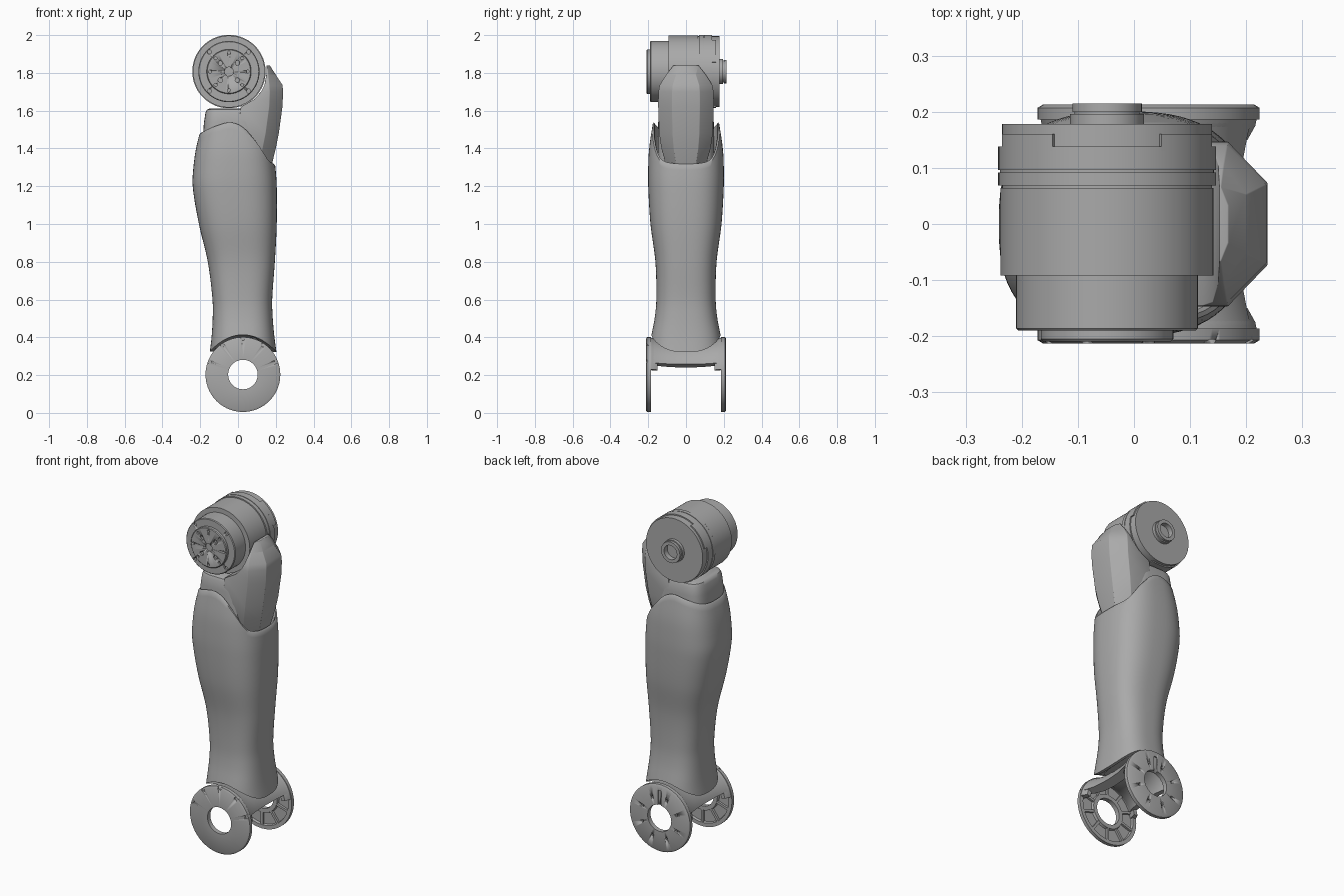
import bpy, bmesh, math
from mathutils import Matrix, Vector

if "Cube" in bpy.data.objects:
    bpy.data.objects.remove(bpy.data.objects["Cube"])

GREY = bpy.data.materials.new("machined grey")
GREY.use_nodes = True
GREY.diffuse_color = (0.4, 0.4, 0.4, 1)
GREY.node_tree.nodes["Principled BSDF"].inputs["Base Color"].default_value = (0.4, 0.4, 0.4, 1)

MOTOR = (-0.048, 1.807)   # x, z of the upper joint axis
FORK = (0.026, 0.203)     # x, z of the lower joint axis


def finish(name, bm, angle=35, bevel=0):
    bmesh.ops.remove_doubles(bm, verts=bm.verts, dist=1e-5)
    bmesh.ops.recalc_face_normals(bm, faces=bm.faces)
    mesh = bpy.data.meshes.new(name)
    bm.to_mesh(mesh)
    bm.free()
    obj = bpy.data.objects.new(name, mesh)
    bpy.context.collection.objects.link(obj)
    mesh.materials.append(GREY)
    bpy.ops.object.select_all(action="DESELECT")
    obj.select_set(True)
    bpy.context.view_layer.objects.active = obj
    if bevel:
        mod = obj.modifiers.new("soft edges", "BEVEL")
        mod.width, mod.segments = bevel, 3
        bpy.ops.object.modifier_apply(modifier=mod.name)
    bpy.ops.object.shade_smooth_by_angle(angle=math.radians(angle))
    return obj


def skin(rows, closed=True):
    """Join equal rows of points into a capped tube."""
    bm = bmesh.new()
    grid = [[bm.verts.new(p) for p in row] for row in rows]
    n = len(grid[0])
    pairs = list(zip(grid, grid[1:])) + ([] if closed else [(grid[-1], grid[0])])
    for a, b in pairs:
        for i in range(n):
            j = (i + 1) % n
            bm.faces.new((a[i], a[j], b[j], b[i]))
    if closed:
        bm.faces.new(grid[0])
        bm.faces.new(grid[-1])
    return bm


def polar(axis, y, r, deg):
    a = math.radians(deg)
    return Vector((axis[0] + r * math.cos(a), y, axis[1] + r * math.sin(a)))


def lathe(name, profile, axis, start=0, end=360, steps=72):
    """Turn a (y, radius) outline around a joint axis, fully or in part."""
    full = end - start == 360
    count = steps if full else steps + 1
    rows = [[polar(axis, y, r, start + (end - start) * i / steps) for y, r in profile]
            for i in range(count)]
    return finish(name, skin(rows, closed=not full))


def drill(obj, spots, axis, y, depth, sides=16, slot=None):
    """Sink holes given as (distance, angle, radius) and an optional slot."""
    bm = bmesh.new()
    turn = Matrix.Rotation(math.pi / 2, 4, "X")
    for dist, deg, r in spots:
        bmesh.ops.create_cone(bm, cap_ends=True, segments=sides, radius1=r, radius2=r, depth=depth,
                              matrix=Matrix.Translation(polar(axis, y, dist, deg)) @ turn)
    if slot:
        bmesh.ops.create_cube(bm, matrix=Matrix.Translation(polar(axis, y, slot[0], 90))
                              @ Matrix.Diagonal((slot[1], depth, slot[2], 1)))
    cutter = finish("cutter", bm)
    cutter.hide_render = True
    bpy.context.view_layer.objects.active = obj
    mod = obj.modifiers.new("holes", "BOOLEAN")
    mod.operation, mod.solver, mod.object = "DIFFERENCE", "EXACT", cutter
    bpy.ops.object.modifier_apply(modifier=mod.name)
    bpy.data.objects.remove(cutter)


def curve(table, t):
    """Smooth value(s) from a short table whose first column is the key."""
    t = min(max(t, table[0][0]), table[-1][0])
    k = max(i for i in range(len(table) - 1) if table[i][0] <= t)
    a, b = table[k], table[k + 1]
    p, q = table[max(k - 1, 0)], table[min(k + 2, len(table) - 1)]
    w = b[0] - a[0]
    u = (t - a[0]) / w
    out = []
    for c in range(1, len(a)):
        m0 = (b[c] - p[c]) / (b[0] - p[0]) * w
        m1 = (q[c] - a[c]) / (q[0] - a[0]) * w
        out.append((2*u**3 - 3*u*u + 1) * a[c] + (u**3 - 2*u*u + u) * m0
                   + (3*u*u - 2*u**3) * b[c] + (u**3 - u*u) * m1)
    return out


def rounded(i, n, power):
    a = 2 * math.pi * i / n
    c, s = math.cos(a), math.sin(a)
    return (math.copysign(abs(c) ** (2 / power), c), math.copysign(abs(s) ** (2 / power), s))


# Shell: z, back x, front x, half depth
SHELL = [(.3, -.152, .207, .197), (.4, -.14, .193, .185), (.5, -.134, .184, .166),
         (.6, -.135, .181, .157), (.8, -.16, .195, .162), (1, -.207, .205, .188),
         (1.2, -.24, .205, .2), (1.3, -.236, .198, .2), (1.4, -.222, .185, .195),
         (1.53, -.19, .15, .176)]
RIM = [(-1, 1.475), (-.6, 1.51), (-.1, 1.53), (.3, 1.5), (.6, 1.43), (.85, 1.335), (1, 1.31)]


def shell_point(unit, z, scale=1.0):
    x0, x1, h = curve(SHELL, z)
    return ((x0 + x1) / 2 + unit[0] * scale * (x1 - x0) / 2, unit[1] * scale * h, z)


units = [rounded(i, 72, 2.7) for i in range(72)]
tops = [curve(RIM, u[0])[0] for u in units]
lows = []
for u in units:
    off = shell_point(u, .35)[0] - FORK[0]
    lows.append(FORK[1] + math.sqrt(max(.21 ** 2 - off ** 2, .011)))
rows = [[shell_point(u, lo, .9) for u, lo in zip(units, lows)]]
for k in range(41):
    rows.append([shell_point(u, lo + (hi - lo) * k / 40) for u, lo, hi in zip(units, lows, tops)])
rows.append([shell_point(u, hi + .008, .965) for u, hi in zip(units, tops)])
rows.append([shell_point(u, hi - .01, .92) for u, hi in zip(units, tops)])
rows.append([shell_point(u, 1.25, .9) for u in units])
finish("limb_shell", skin(rows), 50)

# Neck rising out of the shell under the motor
rows = []
for z, x0, x1, h in [(1.26, -.19, .12, .15), (1.45, -.187, .12, .15), (1.54, -.18, .11, .147),
                     (1.59, -.172, .1, .143), (1.605, -.165, .09, .136), (1.612, -.15, .07, .12)]:
    rows.append([((x0 + x1) / 2 + c * (x1 - x0) / 2, s * h, z)
                 for c, s in (rounded(i, 48, 4) for i in range(48))])
finish("neck", skin(rows), 40)

# Side arm with chamfered outer face: z, inner x, outer x, half depth
rows = []
for z, x0, x1, h in [(1.25, 0, .16, .09), (1.31, 0, .178, .105), (1.4, 0, .2, .13),
                     (1.48, 0, .216, .142), (1.62, .015, .235, .147), (1.66, .085, .237, .147),
                     (1.7, .122, .238, .146), (1.735, .14, .236, .14), (1.79, .15, .2, .105),
                     (1.84, .152, .168, .066)]:
    mid = max(x0 + .2 * (x1 - x0), x1 - .07)
    half = [(x0, h), (mid, h), (x1, h * .5)]
    rows.append([(x, y, z) for x, y in half] + [(x, -y, z) for x, y in reversed(half)])
finish("side_arm", skin(rows), 40, bevel=.008)

# Motor housing, turned around the upper axis
lathe("motor_body", [(-.092, 0), (-.092, .19), (.064, .19), (.064, .187), (.069, .187), (.069, .194),
                     (.092, .194), (.092, .191), (.096, .191), (.096, .194), (.138, .194),
                     (.138, .187), (.178, .187), (.178, 0)], MOTOR, steps=96)
for name, a in (("left_tab", 15), ("right_tab", 120), ("lower_tab", 240)):
    lathe(name, [(.13, .18), (.13, .194), (.16, .194), (.16, .18)], MOTOR, a, a + 45, 16)
gearbox = lathe("gearbox", [(-.08, 0), (-.08, .162), (-.186, .162), (-.19, .158), (-.19, 0)], MOTOR)
drill(gearbox, [(.146, 45 + 90 * k, .011) for k in range(4)], MOTOR, -.19, .02)
flange = lathe("output_flange", [(-.18, 0), (-.18, .118), (-.205, .118), (-.209, .114), (-.209, 0)], MOTOR)
drill(flange, [(.1, 45 * k, .008) for k in range(8)] + [(.064, 45 + 90 * k, .012) for k in range(4)]
      + [(0, 0, .024)], MOTOR, -.209, .02)
lathe("rear_hub", [(.17, 0), (.17, .066), (.196, .066), (.196, .058), (.2, .058), (.2, .062),
                   (.215, .062), (.215, .042), (.185, .042), (.185, 0)], MOTOR, steps=48)

# Fork plates: thin disc, rim, hub ring and spokes on the inner side
for side, label in ((-1, "front"), (1, "rear")):
    disc = lathe(label + "_fork_disc",
                 [(side * y, r) for y, r in [(.213, .078), (.213, .188), (.207, .198), (.186, .198),
                                             (.186, .176), (.2, .172), (.2, .106), (.186, .102),
                                             (.186, .078)]], FORK)
    if side < 0:
        drill(disc, [(.19, a, .011) for a in (21, 55, 90, 125, 159)], FORK, -.213, .014)
    else:
        drill(disc, [(.122, 22.5 + 45 * k, .008) for k in range(8)], FORK, .213, .014,
              slot=(.12, .022, .09))
    bm = bmesh.new()
    for k in range(10):
        spin = Matrix.Rotation(math.radians(36 * k + 18), 4, "Y")
        place = Matrix.Translation((FORK[0], side * .195, FORK[1])) @ spin
        bmesh.ops.create_cube(bm, matrix=place @ Matrix.Translation((.139, 0, 0))
                              @ Matrix.Diagonal((.08, .016, .014, 1)))
    finish(label + "_fork_spokes", bm)
    # Flared root where the disc runs into the bridge
    lathe(label + "_fork_root", [(side * y, r) for y, r in [(.2, .197), (.175, .192), (.15, .178),
                                                           (.15, .155), (.178, .162), (.2, .168)]],
          FORK, 8, 172, 40)

# Saddle bridge between the fork plates
bridge = [(-.19, .196), (-.16, .187), (-.1, .175), (0, .17), (.1, .175), (.16, .187), (.19, .196),
          (.19, .165), (.15, .14), (.08, .12), (0, .115), (-.08, .12), (-.15, .14), (-.19, .165)]
lathe("fork_bridge", bridge, FORK, 19, 161, 40)
